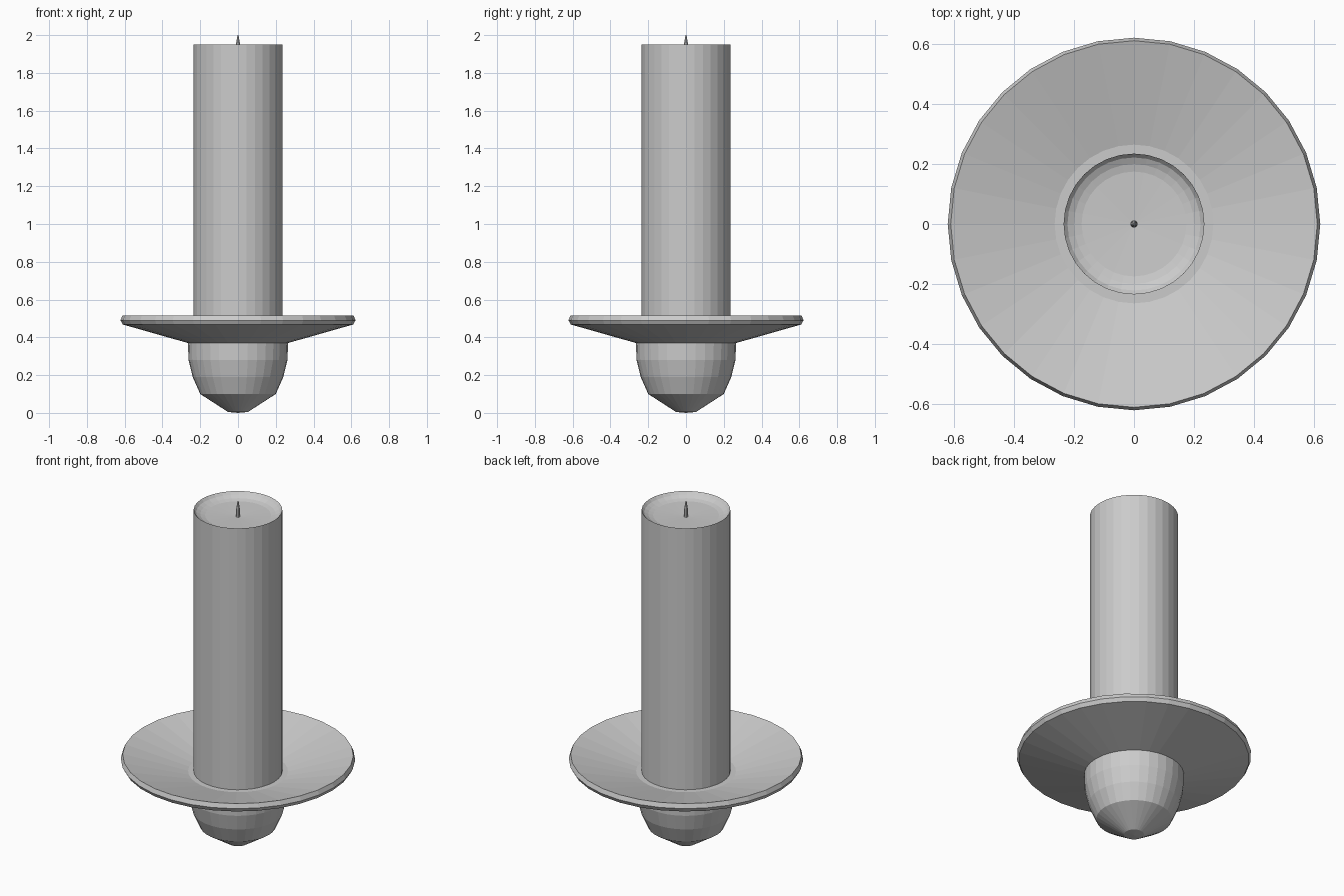
import bpy
import bmesh
import math

cube = bpy.data.objects.get("Cube")
if cube:
    bpy.data.objects.remove(cube, do_unlink=True)

# One plain grey for the whole model
grey = bpy.data.materials.new("plain_grey")
grey.use_nodes = True
colour = (0.6, 0.6, 0.6, 1)
grey.diffuse_color = colour
shader = next(n for n in grey.node_tree.nodes if n.type == "BSDF_PRINCIPLED")
shader.inputs["Base Color"].default_value = colour


def lathe(name, profile, sides=32):
    """Turn a (radius, height) profile around z; radius 0 makes a pole."""
    bm = bmesh.new()
    rings = []
    for r, z in profile:
        if r == 0:
            rings.append([bm.verts.new((0, 0, z))] * sides)
        else:
            angles = [math.tau * i / sides for i in range(sides)]
            rings.append([bm.verts.new((r * math.cos(a), r * math.sin(a), z)) for a in angles])
    for low, high in zip(rings, rings[1:]):
        for i in range(sides):
            j = (i + 1) % sides
            corners = dict.fromkeys((low[i], low[j], high[j], high[i]))
            bm.faces.new(list(corners))
    bmesh.ops.recalc_face_normals(bm, faces=bm.faces)
    mesh = bpy.data.meshes.new(name)
    bm.to_mesh(mesh)
    bm.free()
    mesh.materials.append(grey)
    obj = bpy.data.objects.new(name, mesh)
    bpy.context.collection.objects.link(obj)
    return obj


# Holder: pointed cup below, wide drip dish with a bevelled rim above
lathe("holder", [
    (0, 0), (0.053, 0.005), (0.2, 0.1), (0.24, 0.19), (0.262, 0.28), (0.265, 0.37),
    (0.61, 0.468), (0.622, 0.49), (0.612, 0.515),
    (0.265, 0.42), (0, 0.42),
])

# Candle: straight column with a shallow melted hollow on top
lathe("candle", [
    (0, 0.4), (0.235, 0.4), (0.235, 1.95),
    (0.222, 1.935), (0.2, 1.924), (0.175, 1.918), (0, 1.91),
])

# Wick: short tapered stub
lathe("wick", [(0, 1.9), (0.012, 1.9), (0.01, 1.955), (0.003, 2.0), (0, 2.0)], 8)
